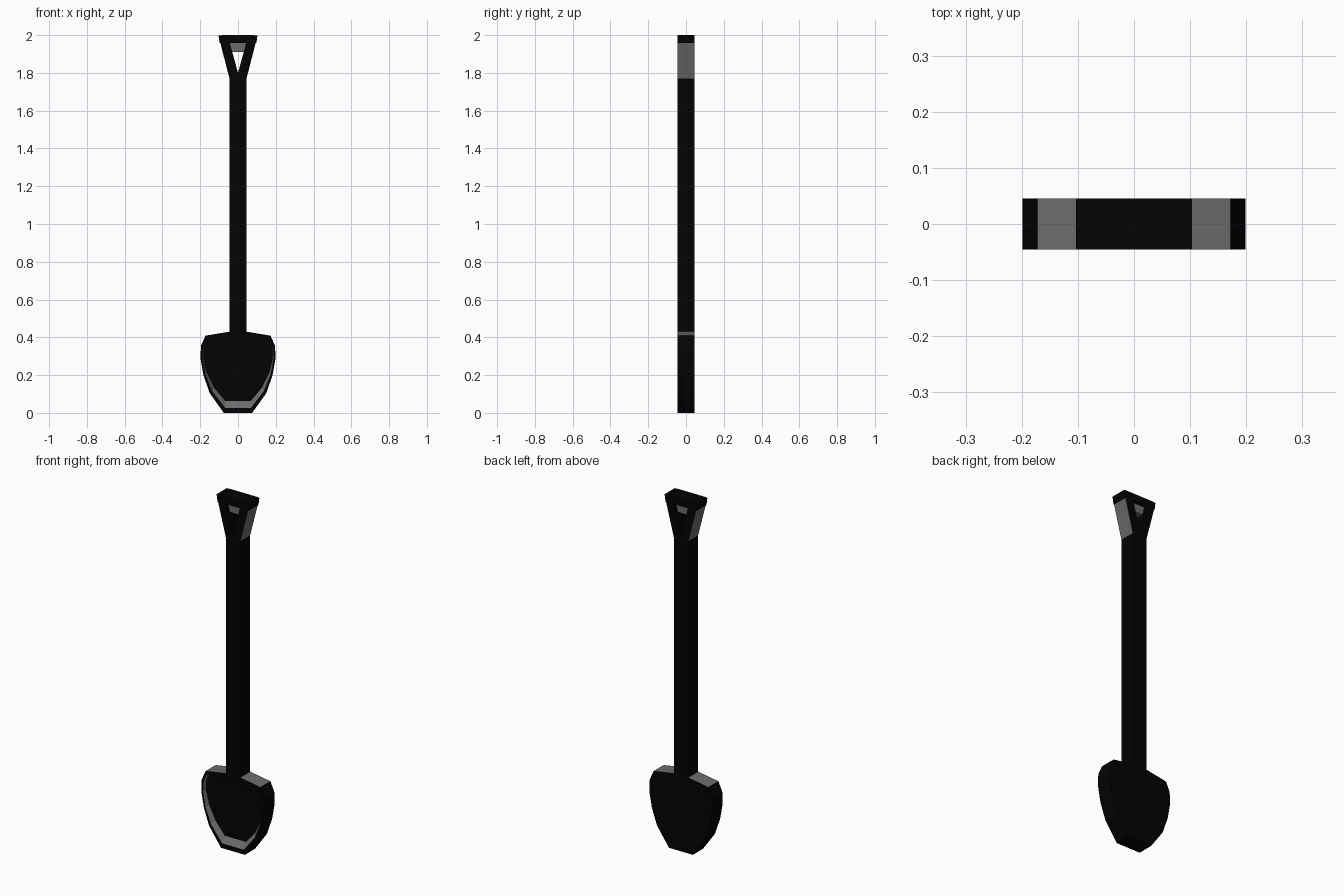
import bpy, bmesh

if "Cube" in bpy.data.objects:
    bpy.data.objects.remove(bpy.data.objects["Cube"])

D = 0.045  # half thickness shared by all parts


def material(name, v):
    m = bpy.data.materials.new(name)
    m.diffuse_color = (v, v, v, 1)
    m.use_nodes = True
    m.node_tree.nodes["Principled BSDF"].inputs["Base Color"].default_value = m.diffuse_color
    return m


BLACK = material("black", 0.001)
GREY = material("grey", 0.15)


def finish(name, bm, grey=lambda f: False):
    bmesh.ops.recalc_face_normals(bm, faces=bm.faces)
    for f in bm.faces:
        f.material_index = int(grey(f))
    me = bpy.data.meshes.new(name)
    bm.to_mesh(me)
    bm.free()
    me.materials.append(BLACK)
    me.materials.append(GREY)
    ob = bpy.data.objects.new(name, me)
    bpy.context.collection.objects.link(ob)
    return ob


def mirrored(half):
    """Closed outline from its right half, listed bottom to top."""
    return half + [(-x, z) for x, z in reversed(half)]


def loft(rings):
    """Skin 3D rings of equal length and cap both ends."""
    bm = bmesh.new()
    loops = [[bm.verts.new(p) for p in r] for r in rings]
    n = len(loops[0])
    for a, b in zip(loops, loops[1:]):
        for i in range(n):
            j = (i + 1) % n
            bm.faces.new((a[i], a[j], b[j], b[i]))
    bm.faces.new(loops[0])
    bm.faces.new(loops[-1])
    return bm


def ring(outline, y):
    return [(x, y, z) for x, z in outline]


def prism(outline, d=D):
    return loft([ring(outline, -d), ring(outline, d)])


# Blade: thick outline with a shallow dished front
outer = mirrored([(.075, 0), (.15, .105), (.183, .2), (.199, .29),
                  (.196, .355), (.172, .409), (.045, .43)])
rim = mirrored([(.07, .027), (.138, .115), (.174, .205), (.19, .29),
                (.186, .352), (.163, .393), (.045, .405)])
floor = mirrored([(.066, .062), (.124, .132), (.164, .212), (.184, .29),
                  (.182, .35), (.161, .391), (.045, .403)])
FLOOR_Y = -0.022
bm = loft([ring(outer, D), ring(outer, -D), ring(rim, -D), ring(floor, FLOOR_Y)])


def blade_grey(f):
    wall = any(abs(v.co.y - FLOOR_Y) < 1e-4 for v in f.verts) and len(f.verts) == 4
    return wall or f.normal.z > 0.9


finish("blade", bm, blade_grey)

# Square shaft
finish("shaft", prism([(-D, .42), (D, .42), (D, 1.77), (-D, 1.77)]))

# Forked handle with grey flanks
fork = [(-D, 1.77), (D, 1.77), (.094, 1.96), (.044, 1.96),
        (0, 1.8), (-.044, 1.96), (-.094, 1.96)]
finish("handle_fork", prism(fork),
       lambda f: abs(f.normal.x) > .5 and f.normal.z < 0)

# Grip cap across the top of the fork
finish("grip_cap", prism(mirrored([(.097, 1.957), (.103, 1.998), (.08, 2)])))

# Thinner grey grip bar set back inside the top of the opening
finish("grip_bar", prism([(-.05, 1.91), (.05, 1.91), (.05, 1.958), (-.05, 1.958)], .03),
       lambda f: True)
